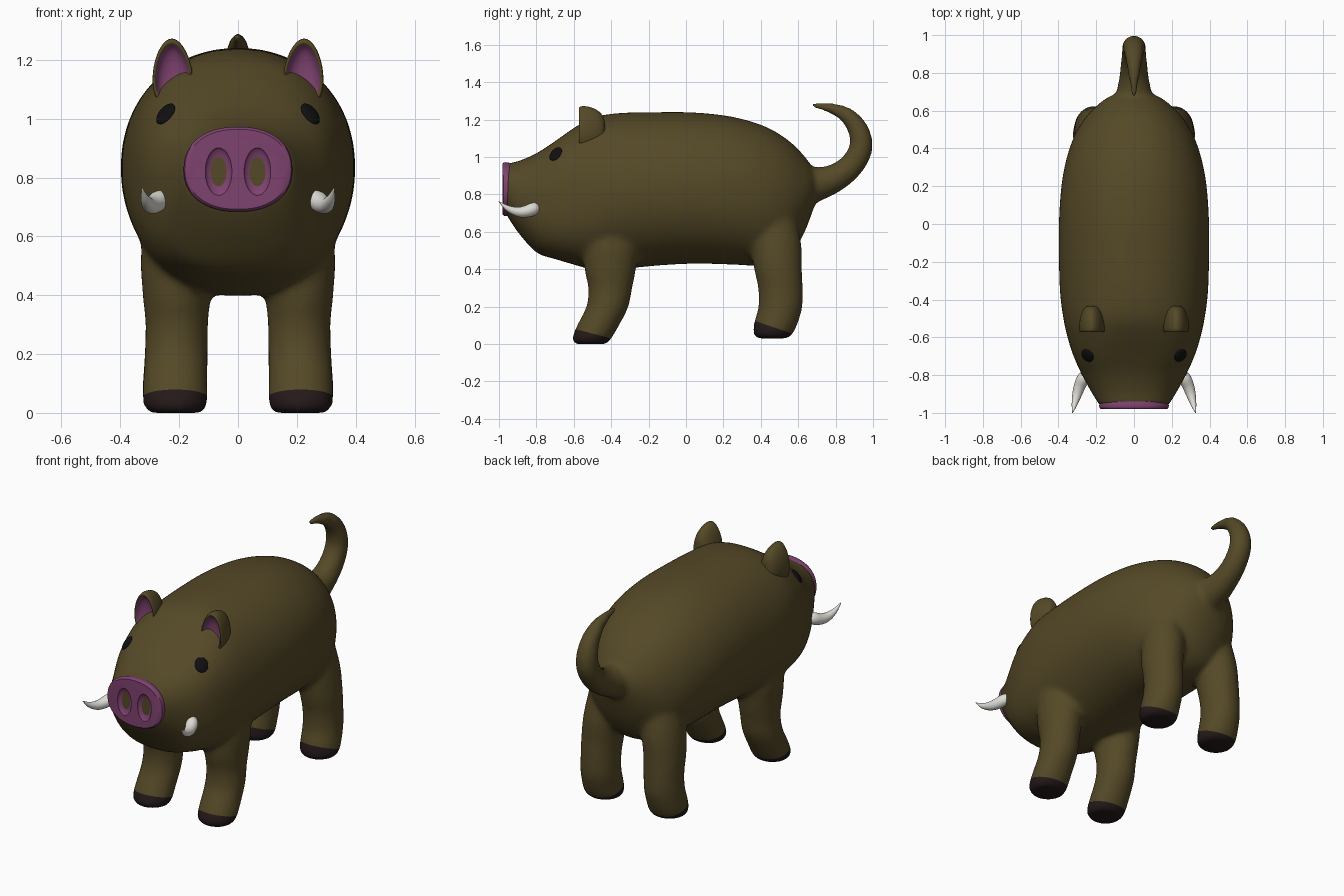
import bpy, bmesh, math
from mathutils import Vector as V

if "Cube" in bpy.data.objects:
    bpy.data.objects.remove(bpy.data.objects["Cube"])


def material(name, rgb):
    m = bpy.data.materials.new(name)
    m.diffuse_color = (*rgb, 1)
    m.use_nodes = True
    m.node_tree.nodes["Principled BSDF"].inputs["Base Color"].default_value = m.diffuse_color
    return m


HIDE = material("hide", (0.09, 0.066, 0.02))
PINK = material("pink_skin", (0.21, 0.055, 0.16))
HOOF = material("hoof", (0.018, 0.01, 0.01))
BLACK = material("eye_black", (0.005, 0.005, 0.006))
IVORY = material("ivory", (0.75, 0.73, 0.68))


def spline(rows, k=5):
    """Catmull-Rom interpolation of rows of numbers."""
    out = []
    n = len(rows)
    for i in range(n - 1):
        a, b, c, d = rows[max(i - 1, 0)], rows[i], rows[i + 1], rows[min(i + 2, n - 1)]
        for j in range(k):
            t = j / k
            out.append([q + 0.5 * t * (r - p + t * (2*p - 5*q + 4*r - s + t * (3*(q - r) + s - p)))
                        for p, q, r, s in zip(a, b, c, d)])
    return out + [list(rows[-1])]


def oval(rx, rz, n=2.0, count=40):
    """Superellipse outline."""
    pts = []
    for i in range(count):
        a = 2 * math.pi * i / count
        c, s = math.cos(a), math.sin(a)
        pts.append((rx * math.copysign(abs(c) ** (2 / n), c), rz * math.copysign(abs(s) ** (2 / n), s)))
    return pts


def loft(bm, rings):
    """Skin closed rings and cap both ends; returns the side faces per band."""
    vs = [[bm.verts.new(p) for p in r] for r in rings]
    n = len(vs[0])
    bands = [[bm.faces.new((a[i], a[(i + 1) % n], b[(i + 1) % n], b[i])) for i in range(n)]
             for a, b in zip(vs, vs[1:])]
    caps = [bm.faces.new(vs[0][::-1]), bm.faces.new(vs[-1])]
    return bands, caps


def tube(bm, rows, count=20):
    """Round tube through rows of x, y, z, radius."""
    rows = spline(rows)
    pts = [V(r[:3]) for r in rows]
    rings = []
    for i, p in enumerate(pts):
        t = (pts[min(i + 1, len(pts) - 1)] - pts[max(i - 1, 0)]).normalized()
        u = t.cross(V((1, 0, 0))).normalized()
        w = t.cross(u)
        rings.append([p + u * a + w * b for a, b in oval(rows[i][3], rows[i][3], 2, count)])
    loft(bm, rings)


def finish(bm, name, *mats):
    bmesh.ops.recalc_face_normals(bm, faces=bm.faces)
    for f in bm.faces:
        f.smooth = True
    me = bpy.data.meshes.new(name)
    bm.to_mesh(me)
    bm.free()
    ob = bpy.data.objects.new(name, me)
    bpy.context.collection.objects.link(ob)
    for m in mats:
        me.materials.append(m)
    return ob


def mirror(ob):
    ob.modifiers.new("mirror", 'MIRROR').use_mirror_merge = False


def bake(ob):
    """Replace the mesh by its modified result."""
    dg = bpy.context.evaluated_depsgraph_get()
    me = bpy.data.meshes.new_from_object(ob.evaluated_get(dg))
    ob.modifiers.clear()
    ob.data = me


# Trunk and head: y, top z, bottom z, half width, squareness
bm = bmesh.new()
trunk = [(-0.965, 0.965, 0.70, 0.18, 2.3), (-0.90, 0.977, 0.60, 0.22, 2.35),
         (-0.80, 1.02, 0.49, 0.275, 2.5), (-0.70, 1.085, 0.455, 0.32, 2.7),
         (-0.60, 1.155, 0.425, 0.352, 2.5), (-0.50, 1.21, 0.40, 0.374, 2.3),
         (-0.36, 1.235, 0.40, 0.392, 2.1), (-0.15, 1.24, 0.42, 0.398, 2.1),
         (0.05, 1.238, 0.43, 0.396, 2.1), (0.25, 1.215, 0.425, 0.378, 2.1),
         (0.42, 1.165, 0.42, 0.335, 2.1), (0.54, 1.095, 0.46, 0.275, 2.1),
         (0.62, 1.02, 0.57, 0.205, 2.0), (0.67, 0.955, 0.69, 0.14, 2.0),
         (0.70, 0.90, 0.78, 0.07, 2.0)]
loft(bm, [[V((x, y, (t + b) / 2 + z)) for x, z in oval(w, (t - b) / 2, n, 64)]
          for y, t, b, w, n in spline(trunk, 4)])

# Legs: z, centre y, y radius, centre x, x radius
front = [(0.0, -0.508, 0.085, 0.212, 0.09), (0.03, -0.504, 0.105, 0.213, 0.11),
         (0.10, -0.47, 0.113, 0.213, 0.11), (0.20, -0.42, 0.113, 0.21, 0.108),
         (0.30, -0.405, 0.118, 0.208, 0.107), (0.40, -0.405, 0.138, 0.208, 0.116),
         (0.55, -0.40, 0.15, 0.20, 0.13), (0.75, -0.40, 0.12, 0.19, 0.10)]
rear = [(0.03, 0.46, 0.085, 0.212, 0.09), (0.06, 0.467, 0.108, 0.213, 0.11),
        (0.12, 0.483, 0.118, 0.213, 0.11), (0.20, 0.505, 0.118, 0.21, 0.108),
        (0.30, 0.505, 0.12, 0.208, 0.107), (0.40, 0.492, 0.128, 0.205, 0.112),
        (0.55, 0.48, 0.135, 0.19, 0.115), (0.75, 0.45, 0.12, 0.17, 0.10)]
for leg in (front, rear):
    for side in (-1, 1):
        loft(bm, [[V((side * (cx + a), cy + b, z)) for a, b in oval(rx, ry, 2, 32)]
                  for z, cy, ry, cx, rx in spline(leg, 4)])

# Tail curling up and forward
tube(bm, [(0, 0.52, 0.81, 0.11), (0, 0.68, 0.85, 0.095), (0, 0.79, 0.885, 0.077),
          (0, 0.88, 0.95, 0.068), (0, 0.933, 1.04, 0.064), (0, 0.927, 1.13, 0.058),
          (0, 0.875, 1.21, 0.047), (0, 0.79, 1.257, 0.032), (0, 0.67, 1.278, 0.013)])

# Fuse into one soft skin
body = finish(bm, "body", HIDE, HOOF)
rm = body.modifiers.new("fuse", 'REMESH')
rm.mode = 'VOXEL'
rm.voxel_size = 0.014
sm = body.modifiers.new("soften", 'SMOOTH')
sm.factor = 0.5
sm.iterations = 14
bake(body)

# Hooves: slice the leg ends with tilted planes and recolour them
bm = bmesh.new()
bm.from_mesh(body.data)
for end, co, no in ((-1, V((0, -0.585, 0.078)), V((0, 0.04, 0.155)).normalized()),
                    (1, V((0, 0.365, 0.125)), V((0, 0.06, 0.175)).normalized())):
    def near():
        return [f for f in bm.faces if f.calc_center_median().z < 0.25 and f.calc_center_median().y * end > 0]
    fs = near()
    geom = list({v for f in fs for v in f.verts}) + list({e for f in fs for e in f.edges}) + fs
    bmesh.ops.bisect_plane(bm, geom=geom, dist=1e-5, plane_co=co, plane_no=no)
    for f in near():
        if (f.calc_center_median() - co).dot(no) < 0:
            f.material_index = 1
for f in bm.faces:
    f.smooth = True
bm.to_mesh(body.data)
bm.free()

# Snout disc with two nostril dents
bm = bmesh.new()
loft(bm, [[V((x * s, y, 0.828 + z * s)) for x, z in oval(0.183, 0.143, 2.25, 64)]
          for s, y in ((0.96, -0.93), (1.0, -0.952), (1.01, -0.965), (0.99, -0.975), (0.95, -0.98))])
snout = finish(bm, "snout", PINK)
bm = bmesh.new()
for side in (-1, 1):
    ball = bmesh.ops.create_uvsphere(bm, u_segments=32, v_segments=24, radius=1)["verts"]
    for v in ball:
        v.co = V((side * 0.066 + v.co.x * 0.046, -0.984 + v.co.y * 0.024, 0.82 + v.co.z * 0.082))
cutter = finish(bm, "nostril_cutter", PINK)
cutter.hide_render = True
bo = snout.modifiers.new("nostrils", 'BOOLEAN')
bo.operation = 'DIFFERENCE'
bo.object = cutter
bake(snout)
bpy.data.objects.remove(cutter)
bpy.context.view_layer.objects.active = snout
snout.select_set(True)
bpy.ops.object.shade_smooth_by_angle(angle=math.radians(35))

# Ears: pointed outline, domed back, pink hollow front
outline = [(0.225, 1.285), (0.266, 1.25), (0.290, 1.18), (0.294, 1.10), (0.27, 1.04),
           (0.20, 1.06), (0.150, 1.12), (0.155, 1.18), (0.183, 1.25)]
cx, cz = 0.222, 1.15
bm = bmesh.new()
bands, caps = loft(bm, [[V((cx + (x - cx) * s, y, cz + (z - cz) * s)) for x, z in outline]
                        for s, y in ((0.3, -0.432), (0.65, -0.445), (0.92, -0.49), (1.02, -0.55),
                                     (0.95, -0.575), (0.82, -0.57), (0.72, -0.545), (0.3, -0.53))])
for f in bands[5] + bands[6] + [caps[1]]:
    f.material_index = 1
ears = finish(bm, "ears", HIDE, PINK)
ears.modifiers.new("round", 'SUBSURF').levels = 2
ears.modifiers["round"].render_levels = 2
mirror(ears)

# Eyes: flattened domes set into the head surface
hit, co, no, _ = body.closest_point_on_mesh(V((0.25, -0.70, 1.02)))
rot = no.to_track_quat('Z', 'Y')
bm = bmesh.new()
bmesh.ops.create_uvsphere(bm, u_segments=24, v_segments=16, radius=1)
for v in bm.verts:
    v.co = co + rot @ V((v.co.x * 0.037, v.co.y * 0.043, v.co.z * 0.013))
mirror(finish(bm, "eyes", BLACK))

# Tusks curving forward, outward and up
bm = bmesh.new()
tube(bm, [(0.235, -0.795, 0.735, 0.012), (0.245, -0.80, 0.732, 0.026), (0.268, -0.818, 0.722, 0.034),
          (0.288, -0.86, 0.708, 0.031), (0.302, -0.905, 0.708, 0.025),
          (0.315, -0.955, 0.727, 0.015), (0.326, -1.0, 0.762, 0.002)])
mirror(finish(bm, "tusks", IVORY))
